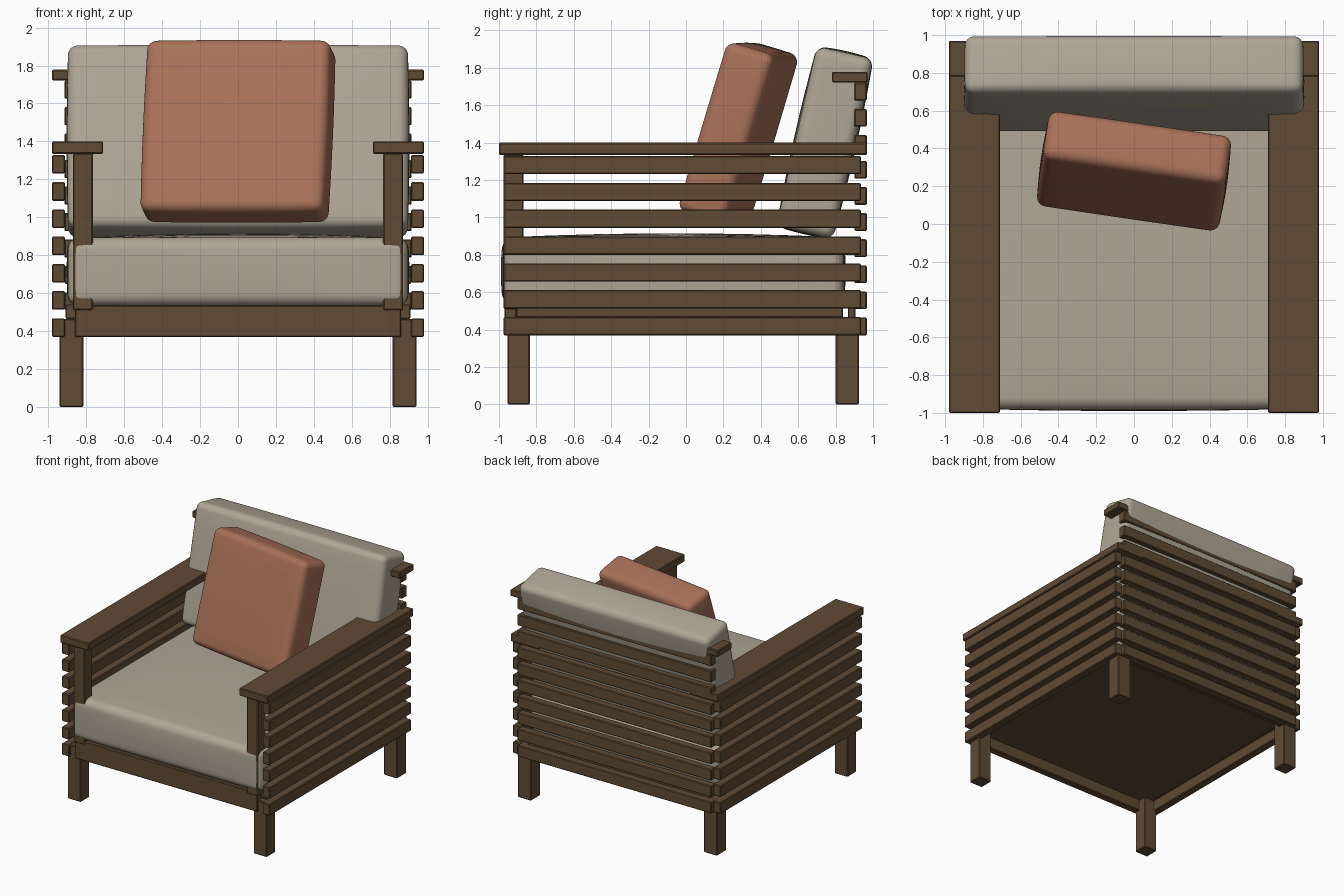
import bpy, bmesh, math
from mathutils import Vector

if "Cube" in bpy.data.objects:
    bpy.data.objects.remove(bpy.data.objects["Cube"])


def material(name, colour):
    m = bpy.data.materials.new(name)
    m.diffuse_color = (*colour, 1)
    m.use_nodes = True
    m.node_tree.nodes["Principled BSDF"].inputs["Base Color"].default_value = m.diffuse_color
    return m


WOOD = material("brown wood", (0.117, 0.070, 0.034))
FABRIC = material("beige fabric", (0.43, 0.385, 0.305))
TERRACOTTA = material("terracotta fabric", (0.40, 0.165, 0.098))


def add_object(name, bm, mat):
    mesh = bpy.data.meshes.new(name)
    bm.to_mesh(mesh)
    bm.free()
    mesh.materials.append(mat)
    ob = bpy.data.objects.new(name, mesh)
    bpy.context.collection.objects.link(ob)
    return ob


def board(name, x, y, z):
    """Wooden board between (min, max) limits, with slightly eased edges."""
    bm = bmesh.new()
    bmesh.ops.create_cube(bm, size=1)
    for v in bm.verts:
        v.co = [(r[0] + r[1]) / 2 + c * (r[1] - r[0]) for c, r in zip(v.co, (x, y, z))]
    ob = add_object(name, bm, WOOD)
    bev = ob.modifiers.new("eased edges", 'BEVEL')
    bev.width = 0.006
    bev.segments = 1
    return ob


def pair(name, x, y, z):
    """The same board on the right and the left."""
    board("right_" + name, x, y, z)
    board("left_" + name, (-x[1], -x[0]), y, z)


def cushion(name, size, centre, mat, radius, bulge, rot=(0, 0, 0)):
    """Rounded box with softly swollen faces."""
    bm = bmesh.new()
    bmesh.ops.create_cube(bm, size=2)
    bmesh.ops.subdivide_edges(bm, edges=bm.edges[:], cuts=15, use_grid_fill=True)
    half = [s / 2 for s in size]
    for v in bm.verts:
        p, inner = Vector(), Vector()
        for i, t in enumerate(v.co):
            a, core = abs(t), half[i] - radius
            s = math.copysign(1, t)
            inner[i] = s * min(a / 0.5, 1) * core
            p[i] = inner[i] + s * max(0, (a - 0.5) / 0.5) * radius
        d = p - inner
        p = inner + d.normalized() * radius
        u = [max(0, 1 - (p[i] / half[i]) ** 2) for i in range(3)]
        v.co = [p[i] * (1 + bulge[i] / half[i] * u[i - 1] * u[i - 2]) for i in range(3)]
    bmesh.ops.recalc_face_normals(bm, faces=bm.faces[:])
    for f in bm.faces:
        f.smooth = True
    ob = add_object(name, bm, mat)
    ob.location = centre
    ob.rotation_euler = [math.radians(r) for r in rot]
    return ob


# legs
pair("front_leg", (0.815, 0.94), (-0.955, -0.835), (0, 0.465))
pair("back_leg", (0.815, 0.94), (0.80, 0.925), (0, 0.465))

# seat frame
board("seat_panel", (-0.91, 0.91), (-0.91, 0.84), (0.465, 0.54))
board("front_rail", (-0.86, 0.86), (-0.97, -0.905), (0.37, 0.535))
board("back_rail", (-0.86, 0.86), (0.865, 0.905), (0.37, 0.53))

# side slats
for i in range(7):
    z = 0.37 + 0.1435 * i
    pair(f"side_slat_{i + 1}", (0.912, 0.98), (-0.975, 0.935), (z, z + 0.098))

# back slats
for i in range(10):
    z = 0.37 + 0.1395 * i
    board(f"back_slat_{i + 1}", (-0.915, 0.915), (0.90, 0.967), (z, z + 0.095))

# arms, their front posts, and the cap on the back
pair("armrest", (0.71, 0.98), (-1.0, 0.967), (1.335, 1.40))
pair("arm_post", (0.765, 0.87), (-0.975, -0.868), (0.51, 1.336))
board("back_cap", (-0.98, 0.98), (0.78, 0.970), (1.722, 1.778))

# cushions
cushion("seat_cushion", (1.79, 1.82, 0.36), (0, -0.068, 0.713), FABRIC,
        0.06, (0.008, 0.012, 0.022))
cushion("back_cushion", (1.79, 0.31, 0.985), (0, 0.743, 1.40), FABRIC,
        0.05, (0.008, 0.012, 0.01), (-12.7, 0, 0))
cushion("throw_pillow", (0.975, 0.27, 0.94), (0, 0.28, 1.453), TERRACOTTA,
        0.05, (0.01, 0.01, 0.01), (-16.8, 0, -8.3))
